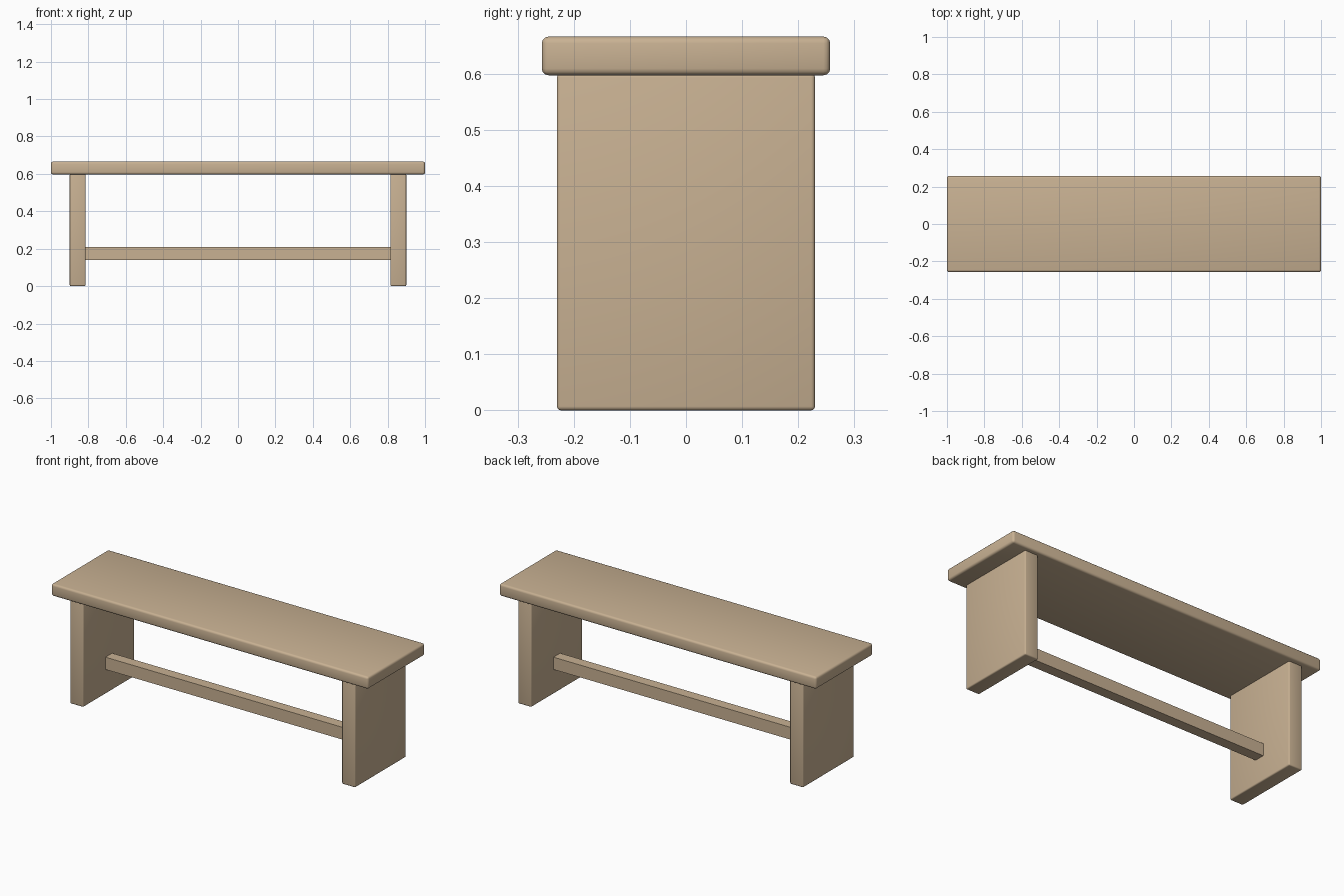
import bpy
import math

if "Cube" in bpy.data.objects:
    bpy.data.objects.remove(bpy.data.objects["Cube"])

wood = bpy.data.materials.new("light wood")
wood.diffuse_color = (0.58, 0.44, 0.29, 1.0)
wood.use_nodes = True
wood.node_tree.nodes["Principled BSDF"].inputs["Base Color"].default_value = wood.diffuse_color


def board(name, low, high, bevel=0.0):
    """Box between two corners, optionally with softened, smooth edges."""
    centre = [(a + b) / 2 for a, b in zip(low, high)]
    bpy.ops.mesh.primitive_cube_add(size=1, location=centre)
    obj = bpy.context.object
    obj.name = name
    obj.scale = [b - a for a, b in zip(low, high)]
    bpy.ops.object.transform_apply(location=False, rotation=False, scale=True)
    obj.data.materials.append(wood)
    if bevel:
        mod = obj.modifiers.new("rounded edges", 'BEVEL')
        mod.width = bevel
        mod.segments = 3
        bpy.ops.object.modifier_apply(modifier=mod.name)
        bpy.ops.object.shade_smooth_by_angle(angle=math.radians(40))
    return obj


# Seat plank
board("seat", (-1.0, -0.257, 0.597), (1.0, 0.257, 0.666), 0.012)

# Slab legs at both ends
for side, name in ((-1, "left_leg"), (1, "right_leg")):
    x0, x1 = sorted((side * 0.815, side * 0.9))
    board(name, (x0, -0.23, 0.0), (x1, 0.23, 0.6), 0.007)

# Stretcher bar between the legs
board("stretcher", (-0.82, -0.03, 0.14), (0.82, 0.03, 0.21))
